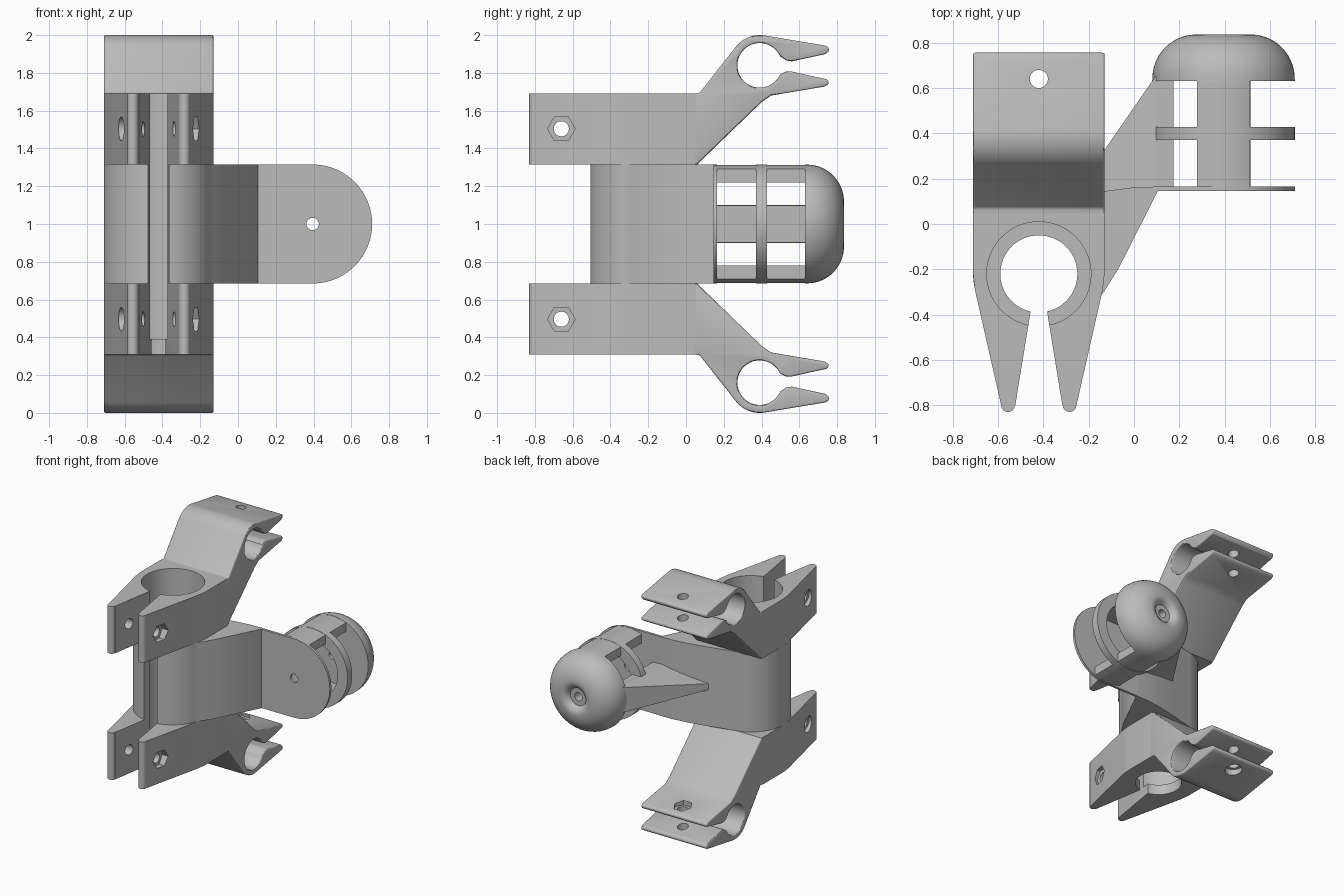
import bpy, bmesh
from math import cos, sin, pi, radians

cube = bpy.data.objects.get("Cube")
if cube:
    bpy.data.objects.remove(cube)

grey = bpy.data.materials.new("plain grey")
grey.use_nodes = True
grey.diffuse_color = (0.5, 0.5, 0.5, 1)
grey.node_tree.nodes["Principled BSDF"].inputs["Base Color"].default_value = (0.5, 0.5, 0.5, 1)

CX, CY = -0.42, -0.22        # clamp bore axis
HX, HZ = 0.395, 1.0          # lamp cage axis


def arc(cx, cy, r, a0, a1, n=24):
    steps = [radians(a0 + (a1 - a0) * i / n) for i in range(n + 1)]
    return [(cx + r * cos(a), cy + r * sin(a)) for a in steps]


def circle(cx, cy, r, n=64):
    return arc(cx, cy, r, 0, 360, n)[:-1]


def finish(bm, name):
    bmesh.ops.recalc_face_normals(bm, faces=bm.faces[:])
    mesh = bpy.data.meshes.new(name)
    bm.to_mesh(mesh)
    bm.free()
    mesh.materials.append(grey)
    ob = bpy.data.objects.new(name, mesh)
    bpy.context.collection.objects.link(ob)
    return ob


def prism(name, pts, axis, lo, hi):
    """Extrude a 2D outline along one axis."""
    place = {"x": lambda a, b, h: (h, a, b),
             "y": lambda a, b, h: (a, h, b),
             "z": lambda a, b, h: (a, b, h)}[axis]
    bm = bmesh.new()
    low = [bm.verts.new(place(a, b, lo)) for a, b in pts]
    high = [bm.verts.new(place(a, b, hi)) for a, b in pts]
    bm.faces.new(low)
    bm.faces.new(high)
    for i in range(len(pts)):
        j = (i + 1) % len(pts)
        bm.faces.new((low[i], low[j], high[j], high[i]))
    return finish(bm, name)


def lathe(name, profile, n=64):
    """Revolve a closed (radius, y) profile about the cage axis."""
    bm = bmesh.new()
    rings = [[bm.verts.new((HX + r * cos(2 * pi * i / n), y, HZ + r * sin(2 * pi * i / n)))
              for r, y in profile] for i in range(n)]
    for i in range(n):
        a, b = rings[i], rings[(i + 1) % n]
        for k in range(len(profile)):
            m = (k + 1) % len(profile)
            bm.faces.new((a[k], a[m], b[m], b[k]))
    return finish(bm, name)


def apply(ob, mod):
    bpy.context.view_layer.objects.active = ob
    bpy.ops.object.modifier_apply(modifier=mod.name)


def cut(ob, *outline):
    tool = prism("cutter", *outline)
    tool.hide_render = True
    mod = ob.modifiers.new("cut", "BOOLEAN")
    mod.operation, mod.solver, mod.object = "DIFFERENCE", "EXACT", tool
    apply(ob, mod)
    bpy.data.objects.remove(tool)


def smooth(ob):
    bpy.ops.object.select_all(action="DESELECT")
    ob.select_set(True)
    bpy.context.view_layer.objects.active = ob
    bpy.ops.object.shade_smooth_by_angle(angle=radians(30))


def flip(pts, lower):
    return [(a, 2 - b) for a, b in pts] if lower else pts


parts = []
slit = [(CX - 0.037, -0.2), (CX - 0.037, -0.39), (CX - 0.112, -0.85),
        (CX + 0.112, -0.85), (CX + 0.037, -0.39), (CX + 0.037, -0.2)]

# Clamp plan: straight back, tapering jaws with rounded tips
half = [(0.29, 0.05), (0.29, -0.22), (0.282, -0.29), (0.166, -0.80)]
half += arc(0.136, -0.80, 0.03, 0, -180, 8)
plan = [(CX + x, y) for x, y in half] + [(CX - x, y) for x, y in reversed(half)]

# Clip arm side outline: sloping arm, open ring and two tapering jaws
clip = [(0.03, 1.316), (0.06, 1.316), (0.40, 1.645), (0.45, 1.68),
        (0.735, 1.728), (0.757, 1.743), (0.75, 1.765), (0.56, 1.807), (0.53, 1.807)]
clip += arc(0.39, 1.84, 0.118, -24, -336, 40)
clip += [(0.53, 1.866), (0.56, 1.861), (0.74, 1.90), (0.757, 1.917), (0.755, 1.935), (0.735, 1.945)]
clip += arc(0.39, 1.84, 0.16, 80, 140, 12) + [(0.07, 1.692), (0.03, 1.692)]

for lower in (False, True):
    side = "lower" if lower else "upper"
    z0, z1 = (0.308, 0.684) if lower else (1.316, 1.692)
    zc = (z0 + z1) / 2

    clamp = prism(side + "_tube_clamp", plan, "z", z0, z1)
    if lower:       # stop lip at the bottom of the bore
        cut(clamp, circle(CX, CY, 0.17), "z", 0.2, 0.5)
        cut(clamp, circle(CX, CY, 0.23), "z", 0.39, 0.8)
    else:
        cut(clamp, circle(CX, CY, 0.23), "z", 1.2, 1.8)
    cut(clamp, slit, "z", 0.1, 1.9)
    cut(clamp, circle(-0.66, zc, 0.04, 32), "x", -1, 0.2)
    cut(clamp, circle(-0.66, zc, 0.063, 32), "x", -1, -0.58)
    cut(clamp, circle(-0.66, zc, 0.073, 6), "x", -0.26, 0.2)
    parts.append(clamp)

    arm = prism(side + "_clip_arm", flip(clip, lower), "x", CX - 0.29, CX + 0.29)
    bevel = arm.modifiers.new("edge", "BEVEL")
    bevel.width, bevel.segments = 0.014, 3
    bevel.limit_method, bevel.angle_limit = "ANGLE", radians(50)
    apply(arm, bevel)
    cut(arm, circle(CX, 0.64, 0.04, 32), "z", -0.2, 2.2)
    if lower:       # nut and bolt head recesses
        cut(arm, circle(CX, 0.64, 0.07, 6), "z", 0.262, 0.5)
        cut(arm, circle(CX, 0.64, 0.063, 32), "z", -0.2, 0.078)
    parts.append(arm)

# Middle sleeve with the side arm reaching to the cage
sleeve_plan = [(0.105, 0.145), (0.105, 0.165), (0, 0.162), (-0.13, 0.145), (-0.3, 0.107)]
sleeve_plan += arc(CX, CY, 0.29, 98, 340, 60) + [(-0.13, -0.295), (-0.07, -0.2)]
sleeve = prism("sleeve_and_side_arm", sleeve_plan, "z", 0.684, 1.316)
cut(sleeve, circle(CX, CY, 0.23), "z", 0.5, 1.5)
cut(sleeve, slit, "z", 0.5, 1.5)
parts.append(sleeve)

# Tapered rib bracing the cage against the arm
rib = prism("brace_rib", [(-0.28, 0.11), (0.1, 0.15), (0.1, 0.66)], "z", HZ - 1, HZ + 1)
for v in rib.data.vertices:
    v.co.z = HZ + (v.co.z - HZ) * (0.1 + (v.co.x - 0.1) * 0.2)
parts.append(rib)

# Cage front plate, square toward the arm and round outside
R = 0.315
plate = prism("cage_front_plate",
              [(0.1, HZ + R), (0.1, HZ - R)] + arc(HX, HZ, R, -90, 90, 40), "y", 0.145, 0.165)
cut(plate, circle(HX, HZ, 0.033, 32), "y", 0, 0.3)
parts.append(plate)

# Cage ring and domed cap with a dimpled screw hole
parts.append(lathe("cage_ring", [(0.226, 0.37), (R, 0.37), (R, 0.428), (0.226, 0.428)]))
dome = [(0.033, 0.63), (R, 0.63)] + arc(0.12, 0.642, 0.194, 0, 90, 20)
dome += [(0.10, 0.83), (0.083, 0.818), (0.07, 0.795), (0.033, 0.795)]
parts.append(lathe("domed_cap", dome))

# Cage posts: flat inside, curved outside
for name, angle, width in (("top_post", 90, 0.118), ("inner_post", 180, 0.097), ("bottom_post", 270, 0.118)):
    spread = width / R * 180 / pi * 1.03
    c, s = cos(radians(angle)), sin(radians(angle))
    inner = [(HX + 0.22 * c - w * s, HZ + 0.22 * s + w * c) for w in (width, -width)]
    outer = arc(HX, HZ, R - 0.002, angle - spread, angle + spread, 10)
    parts.append(prism("cage_" + name, inner + outer, "y", 0.15, 0.64))

for part in parts:
    smooth(part)
